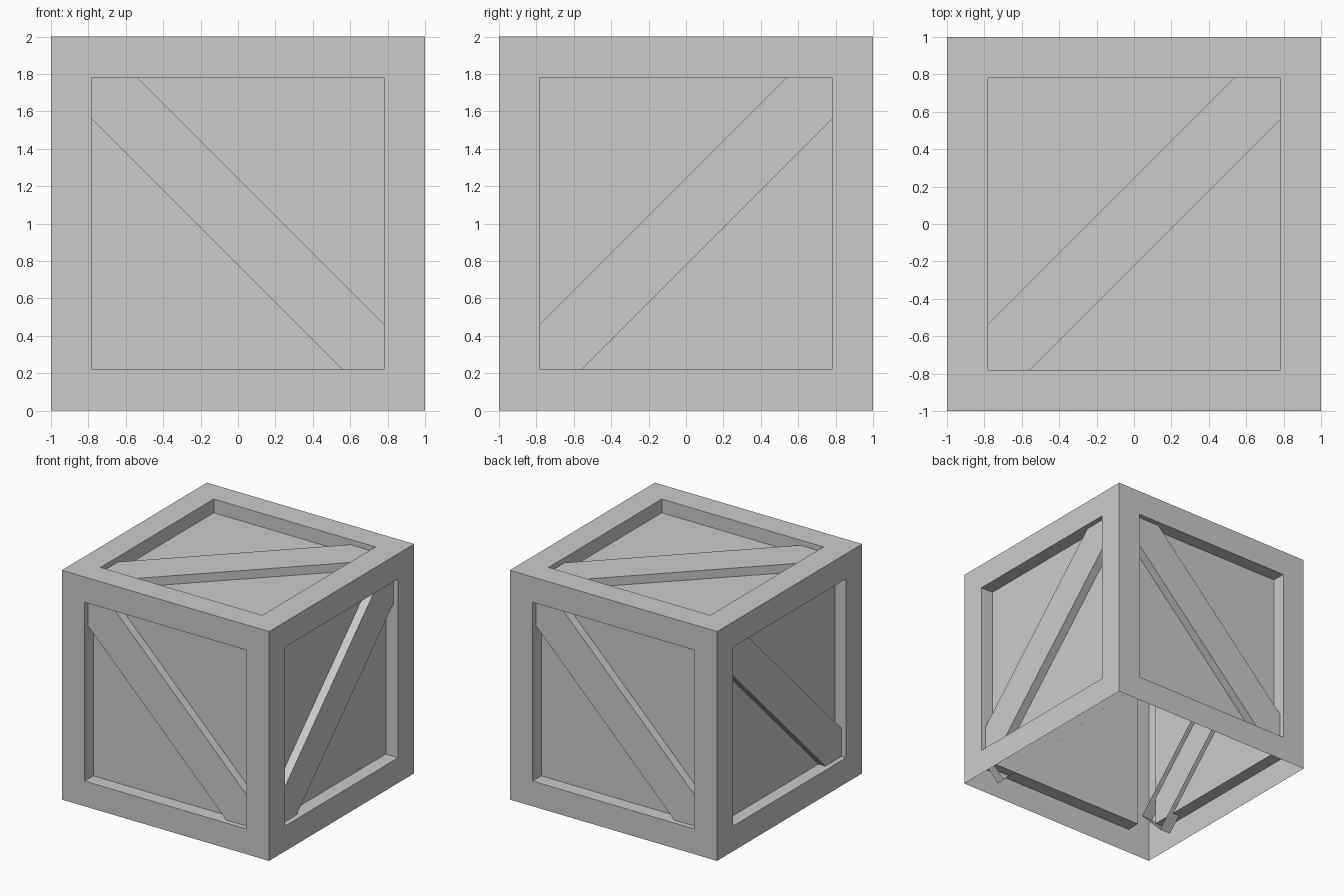
import bpy, bmesh
from math import pi
from mathutils import Matrix, Vector

if "Cube" in bpy.data.objects:
    bpy.data.objects.remove(bpy.data.objects["Cube"])

CENTRE = Matrix.Translation((0, 0, 1))


def finish(name, bm):
    mesh = bpy.data.meshes.new(name)
    bm.to_mesh(mesh)
    bm.free()
    obj = bpy.data.objects.new(name, mesh)
    bpy.context.collection.objects.link(obj)
    return obj


# Crate shell: open-bottomed cube with a recessed panel in each face
bm = bmesh.new()
bmesh.ops.create_cube(bm, size=2, matrix=CENTRE)
bm.normal_update()
bottom = [f for f in bm.faces if f.normal.z < -0.5]
bmesh.ops.delete(bm, geom=bottom, context='FACES_ONLY')
panels = bm.faces[:]
bmesh.ops.inset_individual(bm, faces=panels, thickness=0.22, use_even_offset=True)
bm.normal_update()
panels = bmesh.ops.extrude_discrete_faces(bm, faces=panels)['faces']
bm.normal_update()
for f in panels:
    n = f.normal.copy()
    depth = 0.11 if n.x < -0.5 else 0.12
    bmesh.ops.translate(bm, verts=f.verts[:], vec=-n * depth)
finish("crate_shell", bm)


def brace(name, turn, lean, back):
    """Diagonal plank just below the frame surface, with an open back."""
    front, length, width = 0.955, 2.24, 0.33
    thick = front - back
    bm = bmesh.new()
    bmesh.ops.create_cube(bm, size=1)
    bm.normal_update()
    rear = [f for f in bm.faces if f.normal.y > 0.5]
    bmesh.ops.delete(bm, geom=rear, context='FACES_ONLY')
    place = (CENTRE @ turn @ Matrix.Translation((0, -front + thick / 2, 0.01))
             @ Matrix.Rotation(-lean * pi / 4, 4, 'Y')
             @ Matrix.Diagonal((length, thick, width, 1)))
    bmesh.ops.transform(bm, matrix=place, verts=bm.verts[:])
    finish(name, bm)


# Braces: front-facing plank turned onto each side (lean 1 rises to the right)
for name, angle, lean, back in (("front_brace", 0, -1, 0.879),
                                ("right_brace", pi / 2, 1, 0.879),
                                ("back_brace", pi, -1, 0.879),
                                ("left_brace", -pi / 2, -1, 0.85)):
    brace(name, Matrix.Rotation(angle, 4, 'Z'), lean, back)
brace("top_brace", Matrix.Rotation(-pi / 2, 4, 'X'), 1, 0.879)
